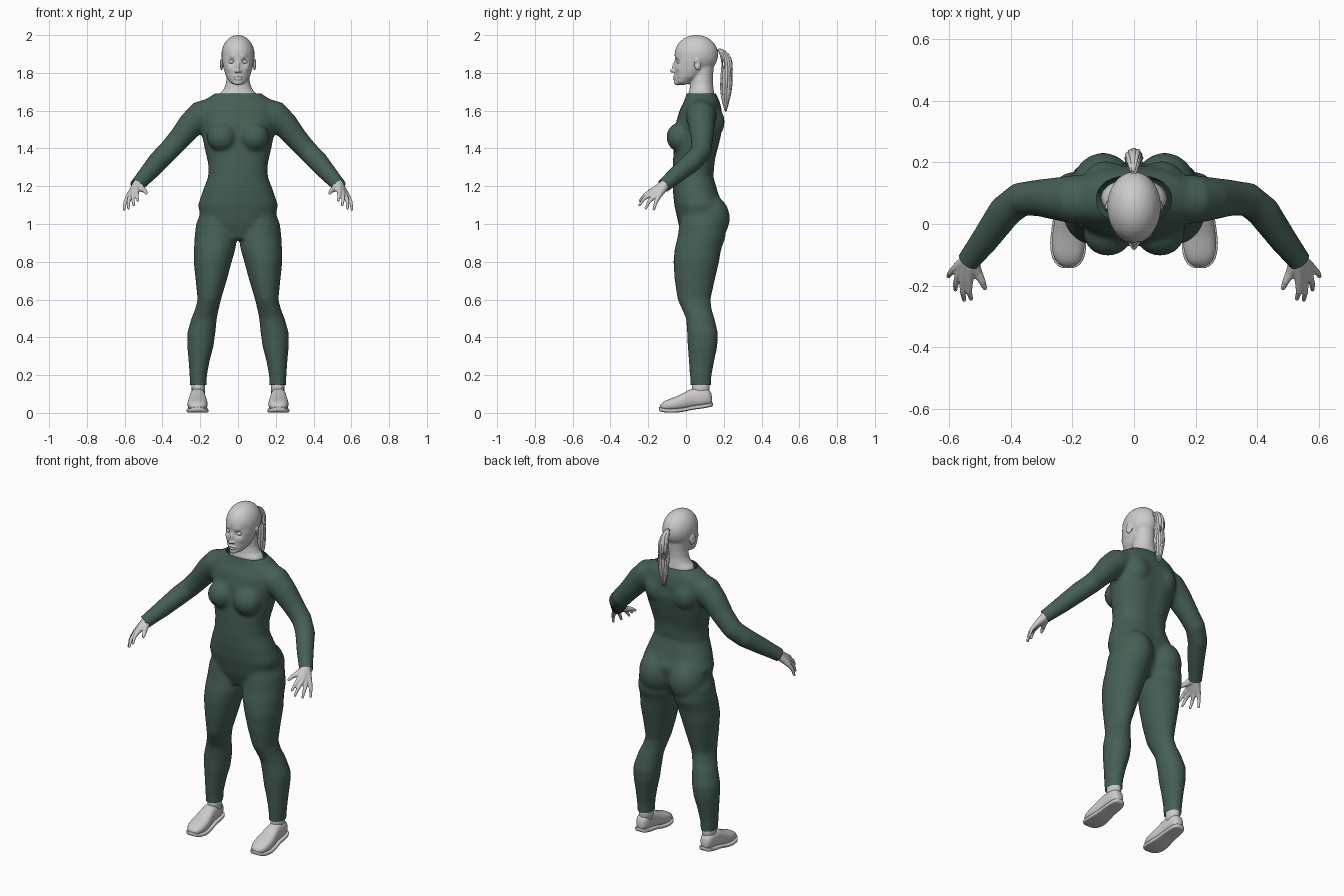
import bpy, bmesh, math, random
from mathutils import Vector, Matrix, Euler

random.seed(4)
X, Y, Z = Vector((1, 0, 0)), Vector((0, 1, 0)), Vector((0, 0, 1))
suit_mat = bpy.data.materials.new("dark_green_cloth")
suit_mat.diffuse_color = (0.06, 0.115, 0.09, 1)


def ring(c, u, v, p=1.0, n=24):
    sp = lambda t: math.copysign(abs(t) ** p, t)
    return [c + u * sp(math.cos(2 * math.pi * i / n)) + v * sp(math.sin(2 * math.pi * i / n))
            for i in range(n)]


def loft(bm, rings):
    vs = [[bm.verts.new(p) for p in r] for r in rings]
    n = len(vs[0])
    for a, b in zip(vs, vs[1:]):
        for i in range(n):
            bm.faces.new((a[i], a[(i + 1) % n], b[(i + 1) % n], b[i]))
    bm.faces.new(vs[0][::-1])
    bm.faces.new(vs[-1])


def column(bm, rows, p=1.0):
    # rows: z, x low, x high, y front, y back
    loft(bm, [ring(Vector(((a + b) / 2, (f + k) / 2, z)), X * (b - a) / 2, Y * (k - f) / 2, p, 32)
              for z, a, b, f, k in rows])


def ball(bm, c, r, rot=(0, 0, 0)):
    bmesh.ops.create_uvsphere(bm, u_segments=24, v_segments=16, radius=1,
                              matrix=Matrix.LocRotScale(Vector(c), Euler(rot), Vector(r)))


def tube(bm, pts, n=16):
    P = [Vector(p[:3]) for p in pts]
    rings = []
    for i, p in enumerate(pts):
        t = P[min(i + 1, len(P) - 1)] - P[max(i - 1, 0)]
        q = t.to_track_quat('Z', 'Y')
        rings.append(ring(P[i], q @ X * p[3], q @ Y * p[3], 1, n))
    loft(bm, rings)


def flip(pts, s):
    return [(p[0] * s,) + tuple(p[1:]) for p in pts]


def finish(bm, name, mat=None, mirror=False, subsurf=0):
    bmesh.ops.recalc_face_normals(bm, faces=bm.faces)
    for f in bm.faces:
        f.smooth = True
    me = bpy.data.meshes.new(name)
    bm.to_mesh(me)
    bm.free()
    ob = bpy.data.objects.new(name, me)
    bpy.context.collection.objects.link(ob)
    if mat:
        me.materials.append(mat)
    if mirror:
        ob.modifiers.new("mirror", 'MIRROR')
    if subsurf:
        m = ob.modifiers.new("subsurf", 'SUBSURF')
        m.levels = m.render_levels = subsurf
    return ob


def remesh(bm, voxel, iterations):
    # fuse overlapping shapes into one smooth skin
    ob = finish(bm, "temp")
    m = ob.modifiers.new("fuse", 'REMESH')
    m.mode, m.voxel_size = 'VOXEL', voxel
    m = ob.modifiers.new("soften", 'SMOOTH')
    m.factor, m.iterations = 0.5, iterations
    dg = bpy.context.evaluated_depsgraph_get()
    me = bpy.data.meshes.new_from_object(ob.evaluated_get(dg))
    out = bmesh.new()
    out.from_mesh(me)
    bpy.data.objects.remove(ob)
    bpy.data.meshes.remove(me)
    return out


def brush(bm, c, r, d):
    # soft push, on both sides
    for s in ((1, -1) if c[0] else (1,)):
        cc, dd = Vector((c[0] * s, c[1], c[2])), Vector((d[0] * s, d[1], d[2]))
        for v in bm.verts:
            w = (v.co - cc).length_squared / (r * r)
            if w < 6:
                v.co += dd * math.exp(-w)


def cut(bm, co, no, test):
    faces = [f for f in bm.faces if test(f.calc_center_median())]
    geom = set(faces)
    for f in faces:
        geom.update(f.verts, f.edges)
    bmesh.ops.bisect_plane(bm, geom=list(geom), plane_co=co, plane_no=no, clear_outer=True)


# bodysuit: torso, legs, arms
bm = bmesh.new()
torso = [(.92, .08, -.01, .14), (1.0, .19, -.04, .18), (1.1, .212, -.062, .2), (1.18, .185, -.07, .17),
         (1.25, .158, -.072, .15), (1.32, .158, -.07, .155), (1.38, .172, -.066, .168),
         (1.45, .187, -.06, .187), (1.53, .2, -.055, .2), (1.6, .205, -.035, .192),
         (1.65, .185, -.01, .178), (1.68, .14, .0, .163), (1.70, .106, .004, .154), (1.76, .09, .02, .145)]
column(bm, [(z, -w, w, f, k) for z, w, f, k in torso], .88)
leg = [(1.08, .03, .19, -.02, .18), (1.0, .01, .222, -.035, .21), (.93, .004, .23, -.045, .21),
       (.87, .013, .233, -.06, .187), (.8, .033, .235, -.067, .175), (.7, .06, .224, -.06, .152),
       (.6, .09, .214, -.045, .13), (.55, .102, .227, -.022, .136), (.5, .112, .247, 0, .151),
       (.42, .12, .27, .006, .17), (.35, .13, .269, .009, .166), (.28, .149, .262, .014, .151),
       (.2, .164, .257, .02, .136), (.1, .169, .251, .025, .13)]
arm = [(.13, .08, 1.59, .08), (.2, .08, 1.572, .079), (.25, .082, 1.525, .07), (.31, .085, 1.452, .06),
       (.37, .08, 1.385, .056), (.42, .04, 1.335, .055), (.48, -.045, 1.265, .047),
       (.53, -.11, 1.21, .039), (.56, -.15, 1.175, .037)]
for s in (1, -1):
    column(bm, [(z, *sorted((a * s, b * s)), f, k) for z, a, b, f, k in leg])
    tube(bm, flip(arm, s), 24)
    ball(bm, (.085 * s, -.03, 1.46), (.08, .074, .078))          # chest
    ball(bm, (.1 * s, .115, 1.03), (.105, .117, .13))            # seat
    ball(bm, (.09 * s, .13, 1.54), (.08, .075, .09))             # shoulder blade
bm = remesh(bm, .01, 9)
for z in (1.15, 1.25, 1.35, 1.45, 1.55):
    brush(bm, (0, .18, z), .05, (0, -.008, 0))                   # spine groove
cut(bm, (0, 0, 1.69), Z, lambda c: c.z > 1.6)
cut(bm, (0, 0, .147), -Z, lambda c: c.z < .25)
for s in (1, -1):
    cut(bm, (.537 * s, -.119, 1.203), (.085 * s, -.115, -.095), lambda c: c.x * s > .45)
finish(bm, "bodysuit", suit_mat)

# head and neck
bm = bmesh.new()
ball(bm, (0, .055, 1.897), (.088, .116, .104))
face = [(1.737, .022, -.045, .0), (1.75, .043, -.057, .03), (1.78, .063, -.06, .08),
        (1.82, .076, -.062, .12), (1.86, .083, -.06, .13), (1.9, .086, -.057, .15), (1.94, .076, -.04, .14)]
neck = [(1.64, .11, .02, .15), (1.69, .1, .012, .15), (1.71, .078, .018, .147), (1.74, .065, .022, .143),
        (1.78, .06, .025, .143), (1.84, .06, .03, .148)]
for rows in (face, neck):
    column(bm, [(z, -w, w, f, k) for z, w, f, k in rows])
bm = remesh(bm, .005, 8)
ball(bm, (0, -.071, 1.811), (.011, .014, .010))                  # nose tip
ball(bm, (0, -.062, 1.833), (.009, .011, .032), (-.2, 0, 0))     # nose bridge
ball(bm, (0, -.058, 1.780), (.024, .013, .006))                  # upper lip
ball(bm, (0, -.057, 1.768), (.020, .013, .007))                  # lower lip
ball(bm, (0, -.043, 1.750), (.025, .021, .016))                  # chin
for s in (1, -1):
    ball(bm, (.011 * s, -.063, 1.808), (.008, .010, .008))       # nostril wing
    ball(bm, (.088 * s, .06, 1.845), (.007, .02, .031), (.15, 0, .35 * s))   # ear
bm = remesh(bm, .004, 2)
brush(bm, (.034, -.052, 1.859), .016, (0, .013, 0))              # eye socket
brush(bm, (.032, -.055, 1.884), .016, (0, -.005, 0))             # brow
brush(bm, (.05, -.04, 1.825), .018, (.002, -.004, 0))            # cheek
brush(bm, (.098, .055, 1.848), .011, (-.007, 0, 0))              # ear hollow
for x in (0, .008, .016):
    brush(bm, (x, -.07, 1.774), .006, (0, .003, 0))              # mouth line
finish(bm, "head")

# eyes
bm = bmesh.new()
ball(bm, (.034, -.035, 1.859), (.017, .0155, .0115))
finish(bm, "eyes", mirror=True)

# ponytail: bundle of tapered locks
bm = bmesh.new()
path = [(.165, 1.925, .008), (.195, 1.915, .013), (.214, 1.87, .022), (.215, 1.81, .026),
        (.214, 1.75, .026), (.212, 1.69, .022), (.211, 1.63, .013), (.212, 1.585, .004)]
for i in range(13):
    a = 2 * math.pi * i / 12
    spread = 0 if i == 12 else 1
    trim = random.uniform(0, .035)
    pts = []
    for j, (y, z, r) in enumerate(path):
        wob = random.uniform(-.003, .003)
        pts.append((math.cos(a) * r * spread * .9 + wob, y + math.sin(a) * r * spread,
                    z + trim * j / 7, r * (.42 if spread else .9) + .001))
    tube(bm, pts, 8)
finish(bm, "ponytail", subsurf=1)

# hands
bm = bmesh.new()
wrist = (.532, -.112, 1.208, .027)
fingers = [((.537, -.185, 1.172), (.536, -.22, 1.152), (.53, -.243, 1.125)),
           ((.554, -.182, 1.160), (.557, -.222, 1.135), (.552, -.246, 1.100)),
           ((.568, -.165, 1.150), (.58, -.196, 1.118), (.58, -.213, 1.083)),
           ((.580, -.145, 1.147), (.598, -.16, 1.115), (.603, -.17, 1.078))]
for k, m, t in fingers:
    tube(bm, [(.515, -.09, 1.228, .027), wrist, (*k, .0145), (*m, .0098), (*t, .0072)])
    ball(bm, t, (.0074,) * 3)
tube(bm, [wrist, (.508, -.16, 1.185, .016), (.493, -.188, 1.176, .0115), (.485, -.208, 1.163, .008)])
ball(bm, (.485, -.208, 1.163), (.008,) * 3)
finish(remesh(bm, .004, 3), "hands", mirror=True)

# ankles
bm = bmesh.new()
column(bm, [(.08, .175, .245, .03, .125), (.13, .175, .245, .032, .124), (.2, .172, .248, .03, .128)])
finish(bm, "ankles", mirror=True)

# shoes: y, half width, sole bottom, top of upper
shoe = [(-.144, .018, .012, .035), (-.136, .036, .007, .05), (-.115, .052, .002, .065),
        (-.08, .06, 0, .078), (-.04, .058, .002, .092), (0, .052, .008, .113), (.03, .047, .017, .13),
        (.07, .046, .021, .132), (.11, .044, .027, .13), (.134, .034, .032, .118), (.143, .018, .035, .085)]
bm = bmesh.new()
loft(bm, [ring(Vector((.214, y * .97, (b + .01 + t) / 2)), X * (w - .005), Z * (t - b - .01) / 2, .8, 20)
          for y, w, b, t in shoe])
finish(bm, "shoes", mirror=True, subsurf=1)
bm = bmesh.new()
loft(bm, [ring(Vector((.214, y, b + .011)), X * w, Z * .011, .4, 20) for y, w, b, t in shoe])
finish(bm, "shoe_soles", mirror=True, subsurf=1)
